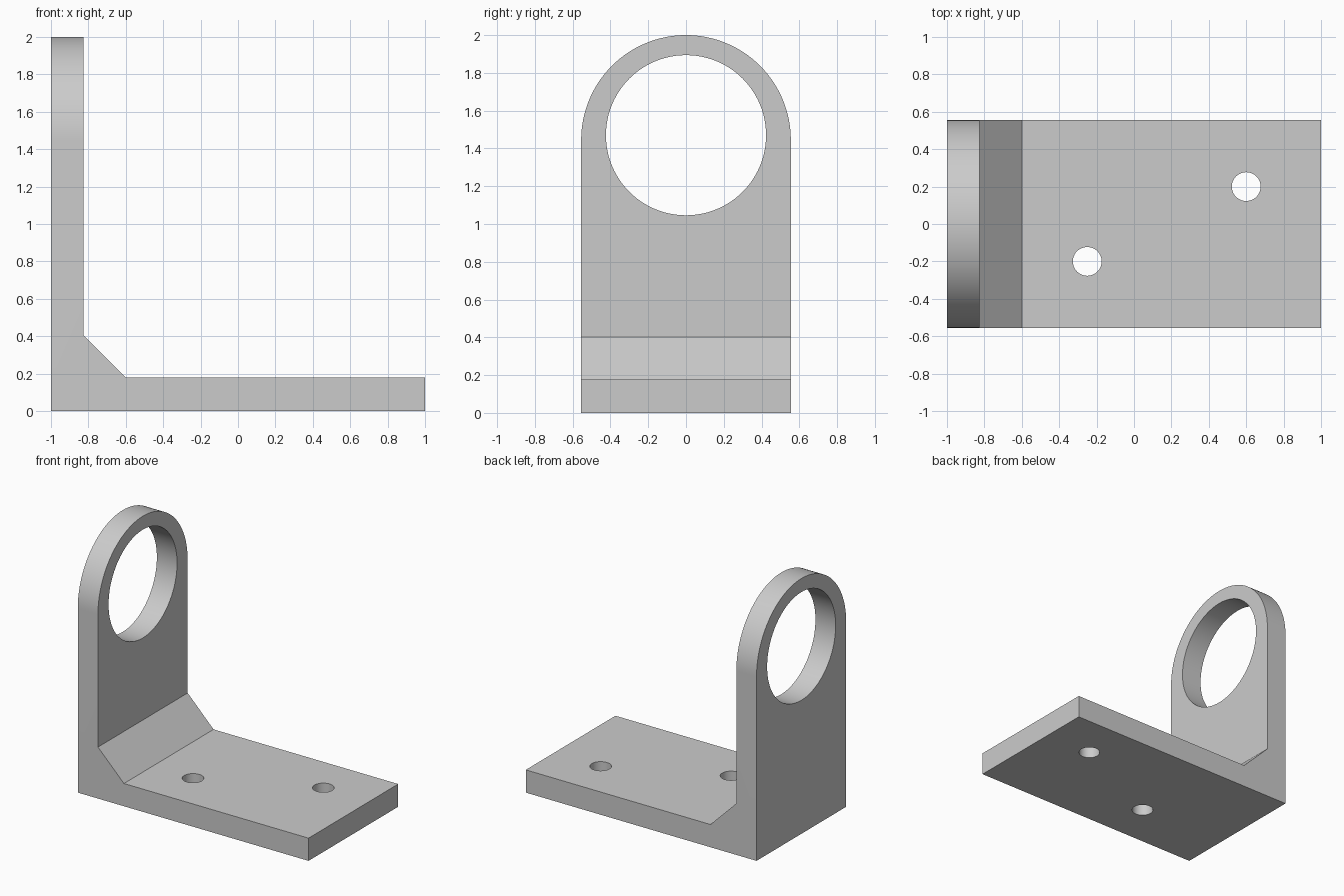
import bpy
import bmesh
from math import pi, sin, cos, radians
from mathutils import Vector

cube = bpy.data.objects.get("Cube")
if cube:
    bpy.data.objects.remove(cube, do_unlink=True)

HALF_WIDTH = 0.555
ARCH_Z = 2 - HALF_WIDTH
BORE_Z, BORE_R = 1.47, 0.424
BOLT_R = 0.077
BOLTS = [(0.6, 0.2), (-0.25, -0.2)]

grey = bpy.data.materials.new("light grey")
grey.use_nodes = True
grey.diffuse_color = (0.6, 0.6, 0.6, 1)
grey.node_tree.nodes["Principled BSDF"].inputs["Base Color"].default_value = (0.6, 0.6, 0.6, 1)


def prism(name, points, travel):
    """Extrude a closed outline along a vector."""
    bm = bmesh.new()
    face = bm.faces.new([bm.verts.new(p) for p in points])
    top = bmesh.ops.extrude_face_region(bm, geom=[face])["geom"]
    bmesh.ops.translate(bm, vec=Vector(travel),
                        verts=[v for v in top if isinstance(v, bmesh.types.BMVert)])
    bmesh.ops.recalc_face_normals(bm, faces=bm.faces)
    mesh = bpy.data.meshes.new(name)
    bm.to_mesh(mesh)
    bm.free()
    mesh.materials.append(grey)
    obj = bpy.data.objects.new(name, mesh)
    bpy.context.collection.objects.link(obj)
    return obj


def arc(radius, start, end, steps):
    return [(radius * cos(a), radius * sin(a))
            for a in (start + (end - start) * i / steps for i in range(steps + 1))]


# L-shaped bracket with a sloped inner corner
outline = [(-1, 0), (1, 0), (1, 0.178), (-0.6, 0.178), (-0.825, 0.403), (-0.825, 2.1), (-1, 2.1)]
bracket = prism("bracket", [(x, -0.8, z) for x, z in outline], (0, 1.6, 0))

# Rounded upright outline that trims the bracket
arch = [(y, ARCH_Z + z) for y, z in arc(HALF_WIDTH, 0, pi, 64)]
arch += [(-HALF_WIDTH, -0.3), (HALF_WIDTH, -0.3)]
trim = prism("arch_trim", [(-1.3, y, z) for y, z in arch], (2.6, 0, 0))

# Large bore and the two bolt holes
bore = prism("bore_cutter", [(-1.3, y, BORE_Z + z) for y, z in arc(BORE_R, 0, 2 * pi, 96)[:-1]],
             (0.8, 0, 0))
cuts = [(trim, "INTERSECT"), (bore, "DIFFERENCE")]
for bx, by in BOLTS:
    ring = arc(BOLT_R, 0, 2 * pi, 48)[:-1]
    cuts.append((prism("bolt_cutter", [(bx + x, by + y, -0.2) for x, y in ring], (0, 0, 0.7)),
                 "DIFFERENCE"))

bpy.ops.object.select_all(action="DESELECT")
bpy.context.view_layer.objects.active = bracket
bracket.select_set(True)
for cutter, operation in cuts:
    mod = bracket.modifiers.new(cutter.name, "BOOLEAN")
    mod.operation = operation
    mod.solver = "EXACT"
    mod.object = cutter
    bpy.ops.object.modifier_apply(modifier=mod.name)
    bpy.data.objects.remove(cutter, do_unlink=True)

bpy.ops.object.shade_smooth_by_angle(angle=radians(30))
